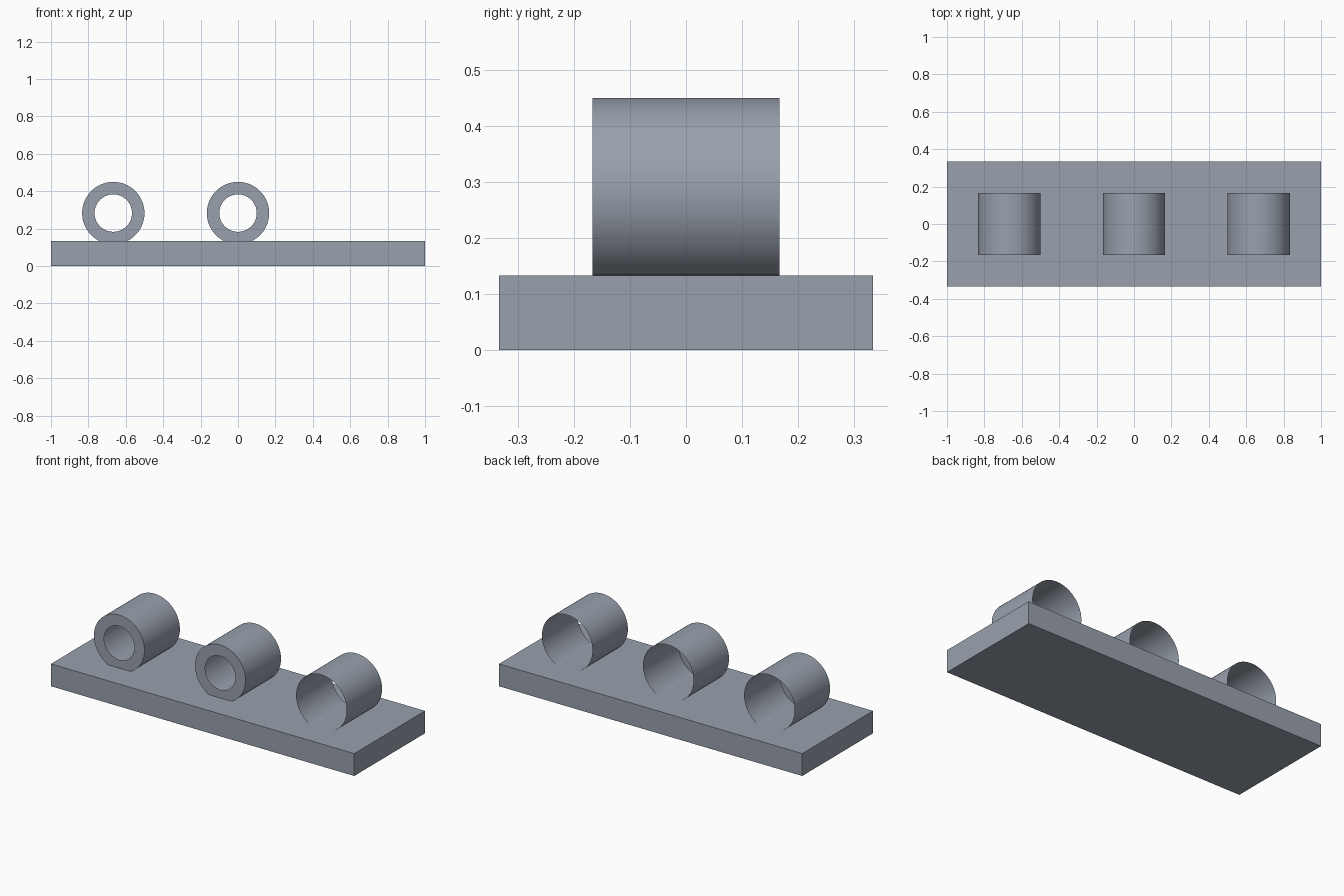
import bpy, bmesh, math

if "Cube" in bpy.data.objects:
    bpy.data.objects.remove(bpy.data.objects["Cube"])

PLATE_TOP = 0.1333
RADIUS, BORE, HALF_LEN = 0.1667, 0.10, 0.1667
AXIS_Z = 0.2833
SIDES = 96

grey = bpy.data.materials.new("blue grey")
grey.diffuse_color = (0.319, 0.356, 0.418, 1)
grey.use_nodes = True
grey.node_tree.nodes["Principled BSDF"].inputs["Base Color"].default_value = grey.diffuse_color


def add_object(name, bm):
    mesh = bpy.data.meshes.new(name)
    bm.to_mesh(mesh)
    bm.free()
    mesh.materials.append(grey)
    obj = bpy.data.objects.new(name, mesh)
    bpy.context.collection.objects.link(obj)
    return obj


def loop(bm, x, y, radius):
    """Circle around the tube axis, flattened where it meets the plate."""
    verts = []
    for i in range(SIDES):
        a = 2 * math.pi * i / SIDES
        r = radius
        if math.sin(a) < 0:
            r = min(r, (AXIS_Z - PLATE_TOP) / -math.sin(a))
        verts.append(bm.verts.new((x + r * math.cos(a), y, AXIS_Z + r * math.sin(a))))
    return verts


def bridge(bm, a, b, skip_floor=False):
    for i in range(SIDES):
        j = (i + 1) % SIDES
        quad = (a[i], a[j], b[j], b[i])
        if skip_floor and all(v.co.z < PLATE_TOP + 1e-5 for v in quad):
            continue
        bm.faces.new(quad)


# Base plate
bm = bmesh.new()
bmesh.ops.create_cube(bm, size=1)
for v in bm.verts:
    v.co = (v.co.x * 2, v.co.y * 0.6667, (v.co.z + 0.5) * PLATE_TOP)
add_object("base_plate", bm)

# Three open tubes; the first two have a ring closing the front rim
for name, x, has_ring in (("left", -0.6667, True), ("middle", 0, True), ("right", 0.6667, False)):
    bm = bmesh.new()
    bridge(bm, loop(bm, x, HALF_LEN, RADIUS), loop(bm, x, -HALF_LEN, RADIUS), skip_floor=True)
    bmesh.ops.recalc_face_normals(bm, faces=bm.faces)
    # Turn the walls outward
    top = max(bm.faces, key=lambda f: f.calc_center_median().z)
    if top.normal.z < 0:
        bmesh.ops.reverse_faces(bm, faces=bm.faces)
    shell = add_object(name + "_tube", bm)
    bpy.ops.object.select_all(action='DESELECT')
    shell.select_set(True)
    bpy.context.view_layer.objects.active = shell
    bpy.ops.object.shade_smooth_by_angle(angle=math.radians(30))

    if has_ring:
        bm = bmesh.new()
        bridge(bm, loop(bm, x, -HALF_LEN, RADIUS), loop(bm, x, -HALF_LEN, BORE))
        bm.normal_update()
        for f in bm.faces:
            if f.normal.y > 0:
                f.normal_flip()
        add_object(name + "_front_ring", bm)
